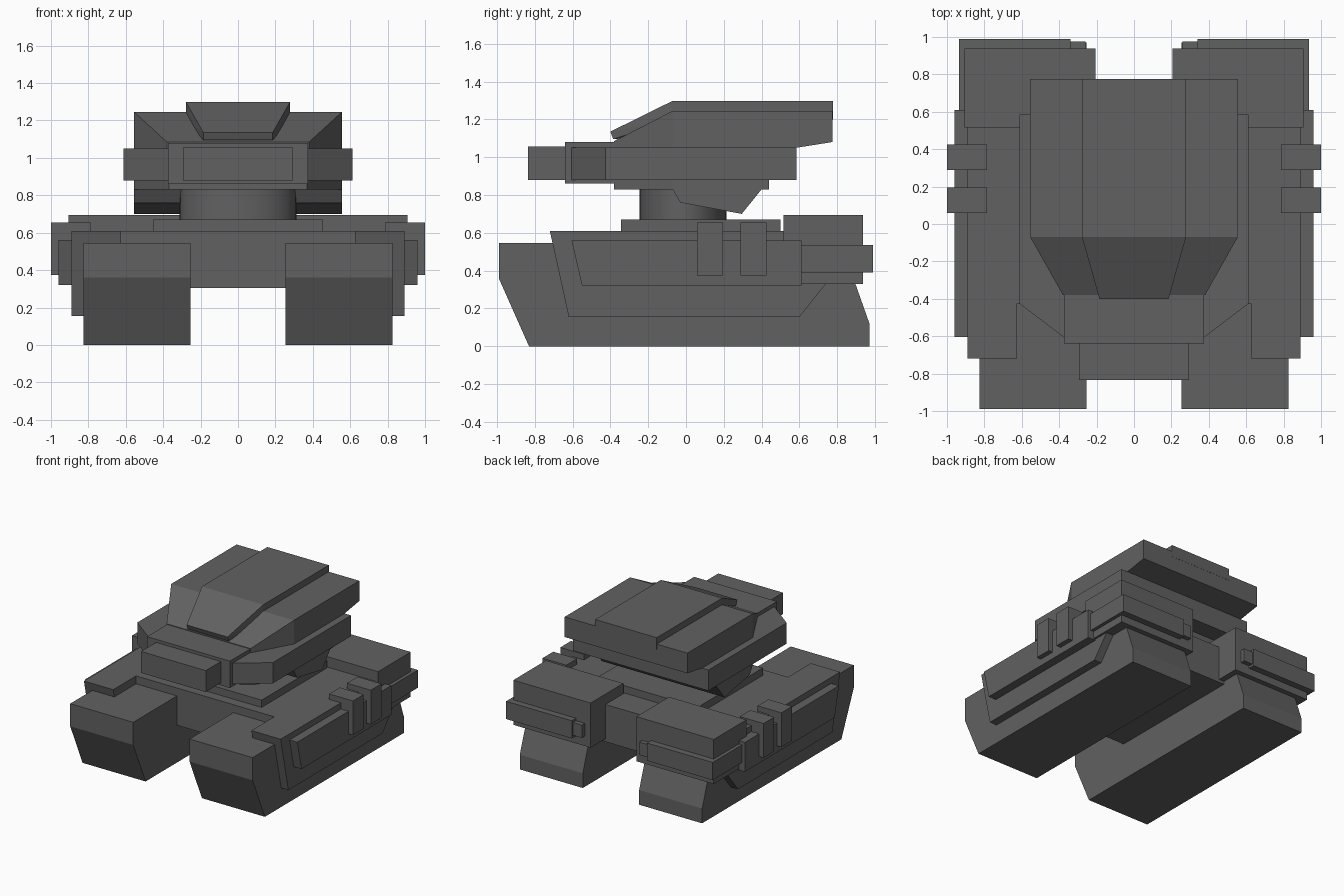
import bpy, bmesh, math
from mathutils import Vector

cube = bpy.data.objects.get("Cube")
if cube:
    bpy.data.objects.remove(cube, do_unlink=True)

GREY = (0.12, 0.12, 0.12, 1.0)
mat = bpy.data.materials.new("dark_grey")
mat.use_nodes = True
mat.diffuse_color = GREY
mat.node_tree.nodes["Principled BSDF"].inputs["Base Color"].default_value = GREY


def finish(name, bm):
    bmesh.ops.recalc_face_normals(bm, faces=bm.faces)
    mesh = bpy.data.meshes.new(name)
    bm.to_mesh(mesh)
    bm.free()
    mesh.materials.append(mat)
    obj = bpy.data.objects.new(name, mesh)
    bpy.context.collection.objects.link(obj)
    return obj


def solid(name, points):
    """Convex solid wrapped around corner points."""
    bm = bmesh.new()
    for p in points:
        bm.verts.new(p)
    res = bmesh.ops.convex_hull(bm, input=bm.verts)
    loose = [v for v in res["geom_interior"] + res["geom_unused"]
             if isinstance(v, bmesh.types.BMVert)]
    bmesh.ops.delete(bm, geom=list(set(loose)), context='VERTS')
    bmesh.ops.dissolve_limit(bm, angle_limit=math.radians(0.5),
                             verts=bm.verts, edges=bm.edges)
    return finish(name, bm)


def box(name, x, y, z):
    return solid(name, [(a, b, c) for a in x for b in y for c in z])


def side_profile(name, x, yz):
    """Side outline extruded across x."""
    return solid(name, [(a, y, z) for a in x for y, z in yz])


def plan(name, xy, z):
    """Half plan outline mirrored across x and extruded in z."""
    return solid(name, [(s * x, y, c) for s in (-1, 1) for x, y in xy for c in z])


def mirrored(name, pts):
    return solid(name, [(s * x, y, z) for s in (-1, 1) for x, y, z in pts])


# Tracks, skirts and rear boxes on both sides
for side, s in (("left", 1), ("right", -1)):
    def span(a, b):
        return (s * a, s * b)
    side_profile(side + "_track", span(0.255, 0.825),
                 [(-0.99, 0.545), (-0.99, 0.36), (-0.83, 0), (0.97, 0),
                  (0.97, 0.12), (0.88, 0.37), (0.82, 0.545)])
    side_profile(side + "_skirt", span(0.625, 0.89),
                 [(-0.72, 0.61), (-0.62, 0.155), (0.60, 0.155),
                  (0.74, 0.33), (0.74, 0.61)])
    side_profile(side + "_side_plate", span(0.87, 0.96),
                 [(-0.605, 0.56), (-0.55, 0.32), (0.61, 0.32), (0.61, 0.56)])
    box(side + "_rear_box", span(0.207, 0.907), (0.515, 0.937), (0.33, 0.695))
    box(side + "_rear_band", span(0.34, 0.935), (0.61, 0.99), (0.39, 0.535))
    box(side + "_rear_band_end", span(0.26, 0.36), (0.85, 0.975), (0.41, 0.515))
    for i, y in enumerate((0.058, 0.288)):
        box(f"{side}_bracket_{i + 1}", span(0.785, 1.0), (y, y + 0.138), (0.375, 0.655))

# Hull
box("hull", (-0.80, 0.80), (-0.425, 0.745), (0.305, 0.61))
box("deck_plate", (-0.455, 0.455), (-0.345, 0.50), (0.60, 0.67))

# Turret ring, an oval drum
bm = bmesh.new()
bmesh.ops.create_cone(bm, cap_ends=True, segments=32, radius1=1, radius2=1, depth=1)
bmesh.ops.scale(bm, vec=(0.313, 0.23, 0.19), verts=bm.verts)
bmesh.ops.translate(bm, vec=(0, -0.015, 0.755), verts=bm.verts)
for f in bm.faces:
    f.smooth = abs(f.normal.z) < 0.5
ring = finish("turret_ring", bm)
bpy.context.view_layer.objects.active = ring
ring.select_set(True)
bpy.ops.object.shade_smooth_by_angle(angle=math.radians(35))
ring.select_set(False)

# Turret lower layers
plan("turret_base", [(0.37, -0.38), (0.555, -0.07), (0.555, 0.44)], (0.83, 0.885))
side_profile("turret_bustle", (-0.555, 0.555),
             [(-0.07, 0.83), (-0.03, 0.76), (0.295, 0.70), (0.44, 0.88), (-0.07, 0.88)])
plan("turret_belt", [(0.37, -0.61), (0.613, -0.425), (0.613, 0.585)], (0.88, 1.05))
box("turret_front", (-0.375, 0.375), (-0.64, -0.30), (0.86, 1.08))
box("gun_block", (-0.293, 0.293), (-0.835, -0.60), (0.88, 1.055))

# Turret roof
mirrored("turret_roof",
         [(0.38, -0.38, 1.04), (0.38, -0.38, 1.085), (0.555, -0.07, 1.245),
          (0.555, 0.775, 1.245), (0.555, 0.775, 1.08), (0.555, 0.585, 1.05),
          (0.555, -0.07, 1.04)])
mirrored("roof_panel",
         [(0.185, -0.40, 1.135), (0.185, -0.385, 1.095), (0.278, -0.07, 1.298),
          (0.278, 0.776, 1.298), (0.278, 0.776, 1.20), (0.278, -0.07, 1.20)])
